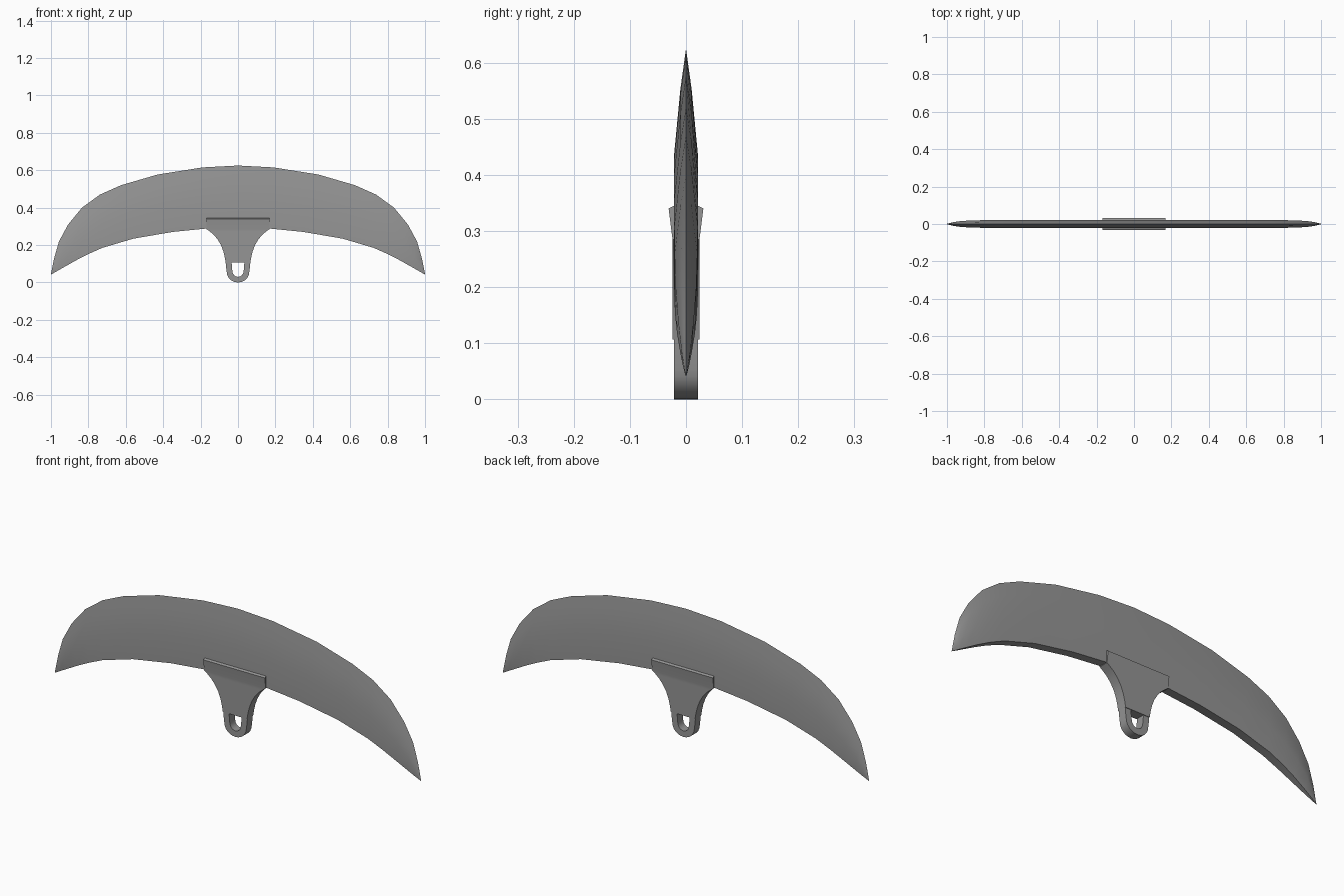
import bpy, bmesh, math

if "Cube" in bpy.data.objects:
    bpy.data.objects.remove(bpy.data.objects["Cube"])

# Dark grey metal shared by all parts
metal = bpy.data.materials.new("dark_metal")
metal.diffuse_color = (.3, .3, .3, 1)
metal.use_nodes = True
metal.node_tree.nodes["Principled BSDF"].inputs["Base Color"].default_value = metal.diffuse_color


def finish(name, bm, angle=30):
    bmesh.ops.remove_doubles(bm, verts=bm.verts, dist=1e-5)
    bmesh.ops.recalc_face_normals(bm, faces=bm.faces)
    me = bpy.data.meshes.new(name)
    bm.to_mesh(me)
    bm.free()
    me.materials.append(metal)
    ob = bpy.data.objects.new(name, me)
    bpy.context.collection.objects.link(ob)
    bpy.ops.object.select_all(action='DESELECT')
    ob.select_set(True)
    bpy.context.view_layer.objects.active = ob
    bpy.ops.object.shade_smooth_by_angle(angle=math.radians(angle))
    return ob


def loft(bm, rings, caps=True):
    """Skin a list of equal-length closed rings."""
    vs = [[bm.verts.new(p) for p in r] for r in rings]
    n = len(vs[0])
    for a, b in zip(vs, vs[1:]):
        for i in range(n):
            j = (i + 1) % n
            bm.faces.new((a[i], a[j], b[j], b[i]))
    if caps:
        bm.faces.new(vs[0])
        bm.faces.new(vs[-1])


# Crescent blade: outer cutting edge, inner spine and half thickness per station
outer = [(0, .625), (.19, .615), (.43, .577), (.625, .52), (.738, .47),
         (.834, .40), (.908, .31), (.957, .22), (.983, .13), (1, .045)]
inner = [(0, .298), (.17, .288), (.35, .27), (.56, .234), (.725, .185),
         (.80, .152), (.866, .118), (.93, .082), (.965, .062), (1, .042)]
thick = [.021, .021, .021, .021, .021, .0195, .016, .010, .006, .001]

half = []
for (ox, oz), (ix, iz), t in zip(outer, inner, thick):
    def at(f, y):
        return (ox + (ix - ox) * f, y, oz + (iz - oz) * f)
    # sharp outer edge, bevelled cheeks, flat inner edge
    m = min(t * 1.4, (t + .021) / 2) if t > .005 else t
    half.append([at(0, 0), at(.22, .01 * m / .021), at(.57, m), at(1, t),
                 at(1, -t), at(.57, -m), at(.22, -.01 * m / .021)])
left = [[(-x, y, z) for x, y, z in r] for r in half[:0:-1]]
bm = bmesh.new()
loft(bm, left + half)
finish("crescent_blade", bm)

# Flared socket gripping the blade: (z, half width, half thickness)
rows = [(.107, .066, .024), (.135, .071, .024), (.165, .078, .024),
        (.20, .091, .024), (.23, .109, .024), (.255, .130, .024),
        (.272, .150, .024), (.285, .168, .024), (.34, .168, .031),
        (.346, .168, .020)]
bm = bmesh.new()
loft(bm, [[(-w, -t, z), (w, -t, z), (w, t, z), (-w, t, z)] for z, w, t in rows])
finish("blade_socket", bm)


# Hanging eyelet: U-shaped band below the socket
def u_path(top, side, radius, cz, bottom, steps=12):
    pts = [(-top, .107), (-side, cz + .012)]
    for i in range(steps + 1):
        a = math.pi + math.pi * i / steps
        pts.append((radius * math.cos(a), cz + (cz - bottom) * math.sin(a)))
    return pts + [(side, cz + .012), (top, .107)]


bm = bmesh.new()
t = .021
rings = [[(o[0], -t, o[1]), (o[0], t, o[1]), (i[0], t, i[1]), (i[0], -t, i[1])]
         for o, i in zip(u_path(.066, .062, .060, .055, 0),
                         u_path(.034, .032, .030, .062, .030))]
loft(bm, rings)
finish("eyelet", bm)
